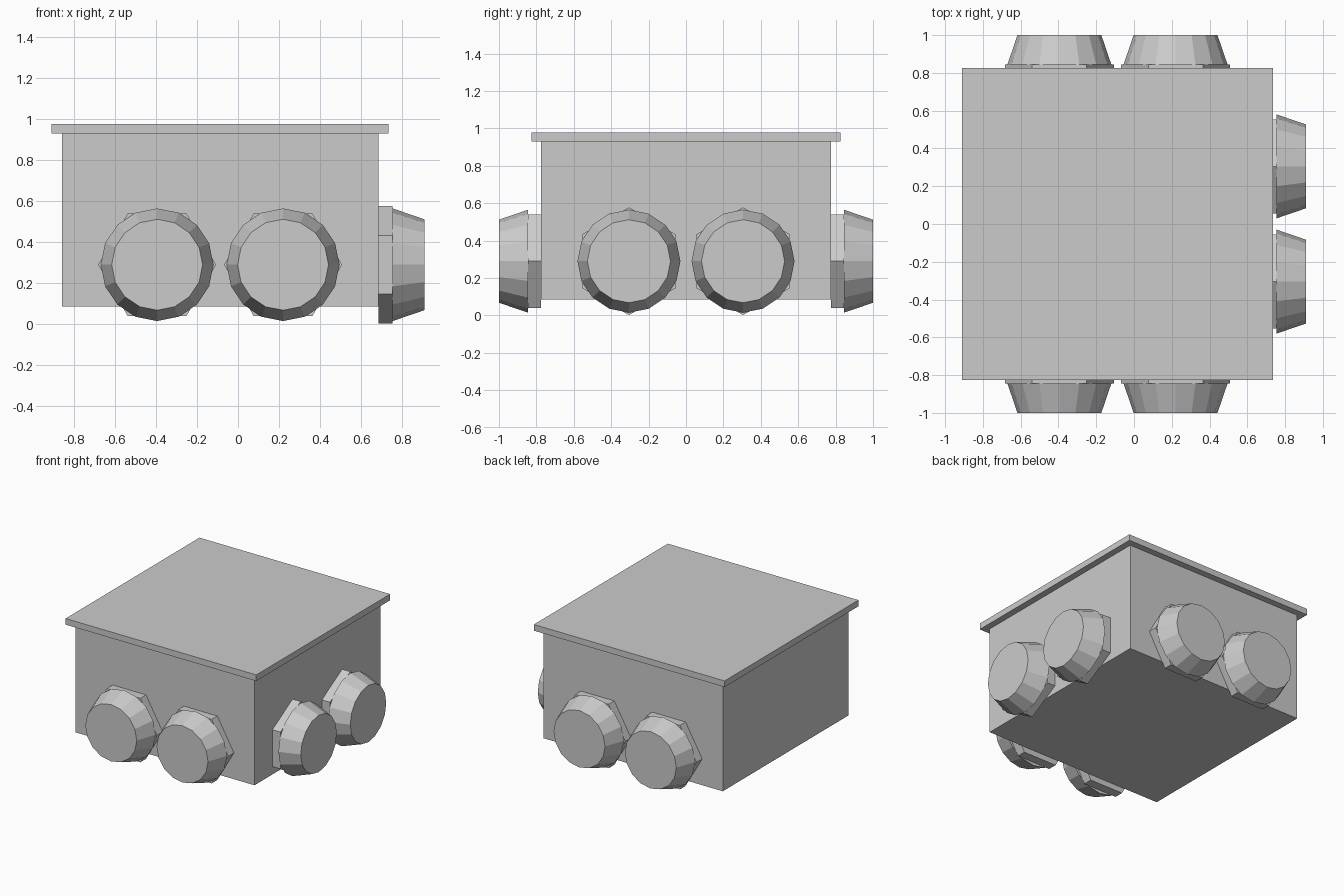
import bpy, math
from mathutils import Vector, Matrix

if "Cube" in bpy.data.objects:
    bpy.data.objects.remove(bpy.data.objects["Cube"])

Z_GLAND = 0.29


def box(name, lo, hi):
    lo, hi = Vector(lo), Vector(hi)
    bpy.ops.mesh.primitive_cube_add(size=1, location=(lo + hi) / 2)
    ob = bpy.context.object
    ob.name = name
    ob.dimensions = hi - lo
    bpy.ops.object.transform_apply(location=False, rotation=False, scale=True)


def frustum(name, sides, r1, r2, start, depth, direction, spin):
    """Cone section growing from start along a horizontal direction."""
    d = Vector(direction)
    bpy.ops.mesh.primitive_cone_add(vertices=sides, radius1=r1, radius2=r2, depth=depth)
    ob = bpy.context.object
    ob.name = name
    # local z runs outwards, local y runs up
    up = Vector((0, 0, 1))
    side = up.cross(d)
    rot = Matrix((side, up, d)).transposed().to_4x4()
    ob.matrix_world = (Matrix.Translation(Vector(start) + d * depth / 2)
                       @ rot @ Matrix.Rotation(spin, 4, 'Z'))


def gland(name, start, direction, spin):
    # hexagonal nut against the wall, then the tapered cap
    d = Vector(direction)
    frustum(name + "_nut", 6, 0.288, 0.288, start, 0.07, d, spin)
    frustum(name + "_cap", 16, 0.275, 0.222, Vector(start) + d * 0.07, 0.155, d, 0)


# enclosure and overhanging lid
box("box_body", (-0.86, -0.775, 0.085), (0.685, 0.775, 0.93))
box("box_lid", (-0.91, -0.825, 0.93), (0.735, 0.825, 0.978))

# cable glands on the front and back walls (nut points sideways)
for label, s in (("front", -1), ("back", 1)):
    for i, x in enumerate((-0.395, 0.22)):
        gland(f"{label}_gland_{i + 1}", (x, s * 0.775, Z_GLAND), (0, s, 0), math.radians(30))

# cable glands on the right wall (nut points up)
for i, y in enumerate((-0.305, 0.305)):
    gland(f"right_gland_{i + 1}", (0.685, y, Z_GLAND), (1, 0, 0), 0)
